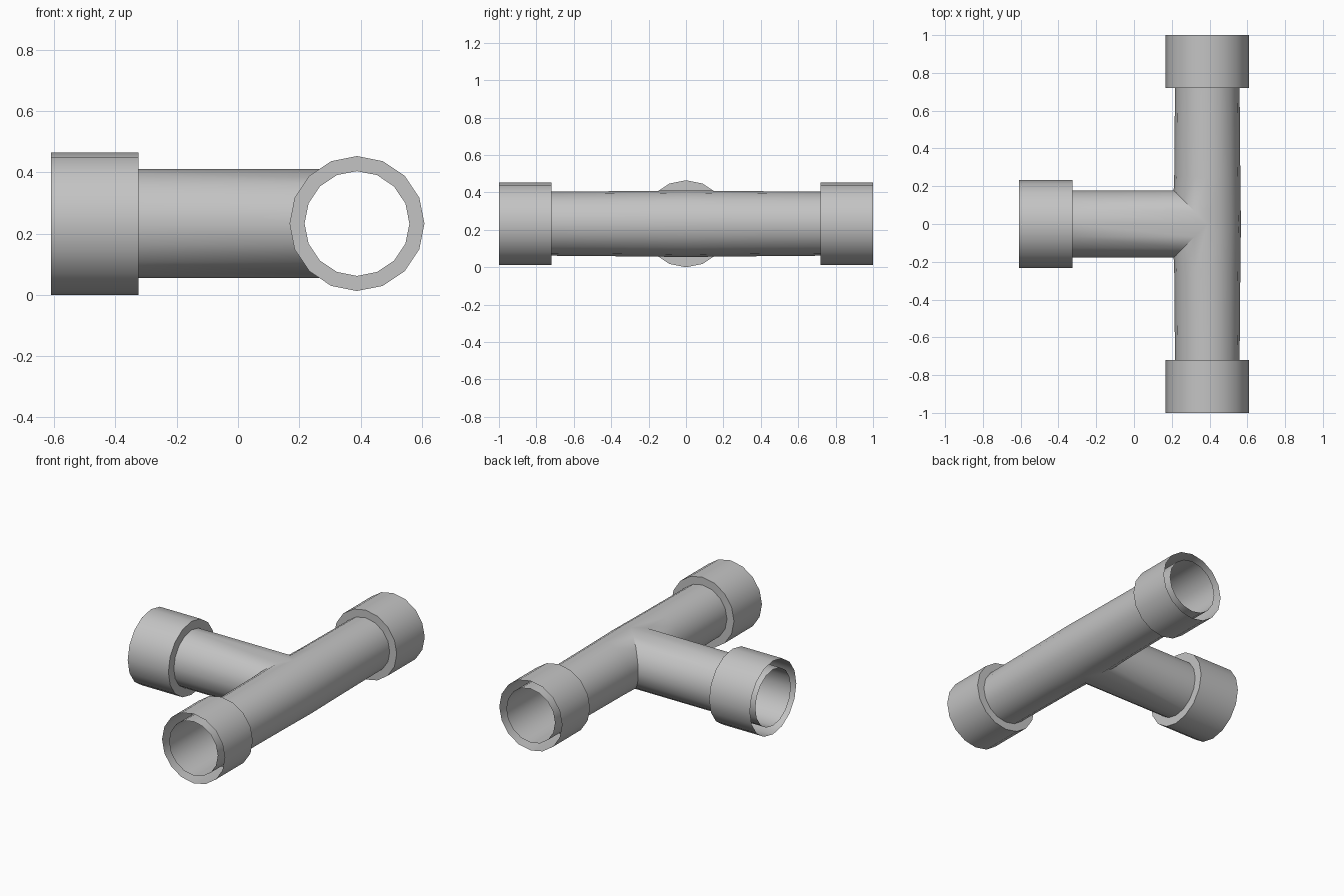
import bpy, bmesh, math
from mathutils import Vector

if "Cube" in bpy.data.objects:
    bpy.data.objects.remove(bpy.data.objects["Cube"], do_unlink=True)

SIDES = 16
CENTRE = Vector((0.388, 0, 0.2325))   # where the three pipe axes meet
UP = Vector((0, 0, 1))
JOINT_R = 0.178                       # pipe radius at the junction

grey = bpy.data.materials.new("pipe_grey")
grey.use_nodes = True
colour = (0.55, 0.55, 0.55, 1)
grey.diffuse_color = colour
grey.node_tree.nodes["Principled BSDF"].inputs["Base Color"].default_value = colour


def ring(bm, axis, radius, distance):
    """One ring of vertices; distance is a number or a rule for each radial offset."""
    side = UP.cross(axis)
    verts = []
    for i in range(SIDES):
        a = math.tau * i / SIDES
        offset = side * radius * math.cos(a) + UP * radius * math.sin(a)
        d = distance(offset) if callable(distance) else distance
        verts.append(bm.verts.new(CENTRE + offset + axis * d))
    return verts


def tube(bm, axis, profile):
    """Skin an open tube through (distance, radius) rings."""
    rings = [ring(bm, axis, r, d) for d, r in profile]
    for a, b in zip(rings, rings[1:]):
        for i in range(SIDES):
            j = (i + 1) % SIDES
            bm.faces.new((a[i], a[j], b[j], b[i]))


def finish(bm, name):
    bmesh.ops.remove_doubles(bm, verts=bm.verts, dist=0.0005)
    mesh = bpy.data.meshes.new(name)
    bm.to_mesh(mesh)
    bm.free()
    mesh.materials.append(grey)
    obj = bpy.data.objects.new(name, mesh)
    bpy.context.collection.objects.link(obj)
    bpy.ops.object.select_all(action='DESELECT')
    obj.select_set(True)
    bpy.context.view_layer.objects.active = obj
    bpy.ops.object.shade_smooth_by_angle(angle=math.radians(35))


# Arms: name, direction, pipe end radius, sleeve start, length, sleeve radius
arms = [
    ("front", Vector((0, -1, 0)), 0.171, 0.72, 1.0, 0.22),
    ("back", Vector((0, 1, 0)), 0.171, 0.72, 1.0, 0.22),
    ("branch", Vector((-1, 0, 0)), 0.178, 0.713, 0.998, 0.2325),
]

# Tee pipe: three open arms mitred together at the junction
pipe = bmesh.new()
for name, axis, radius, start, length, sleeve_r in arms:
    if name == "branch":
        profile = [(lambda o: abs(o.y), JOINT_R)]
    else:
        profile = [(lambda o: max(0, -o.x), JOINT_R), (0.25, 0.175)]
    tube(pipe, axis, profile + [(start, radius), (length, radius)])
finish(pipe, "tee_pipe")

# Sleeves: thin open collars, closed only by a flange at the inner end
for name, axis, radius, start, length, sleeve_r in arms:
    sleeve = bmesh.new()
    tube(sleeve, axis, [(start, radius), (start, sleeve_r), (length, sleeve_r)])
    finish(sleeve, name + "_sleeve")
